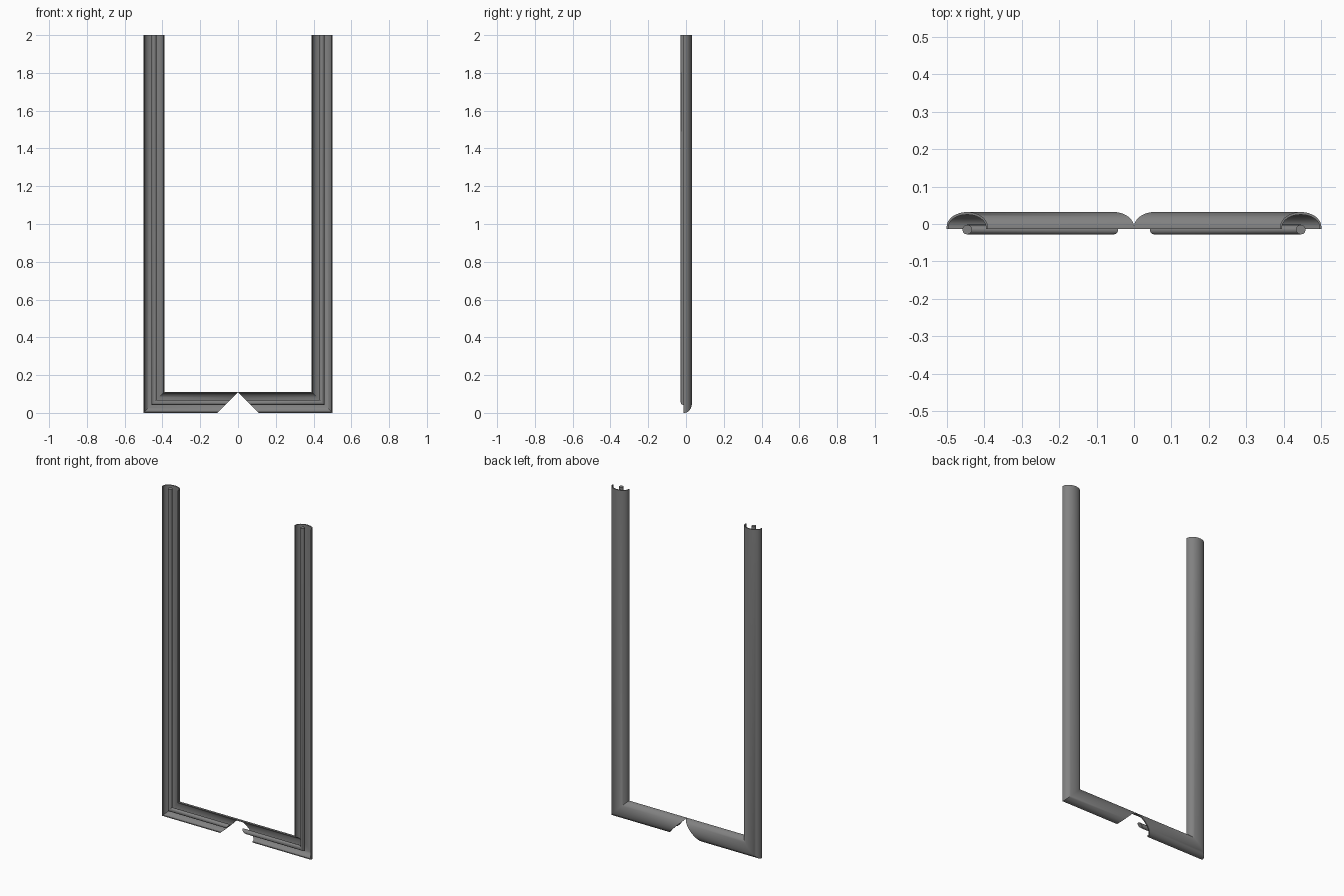
import bpy, bmesh, math
from mathutils import Vector

if "Cube" in bpy.data.objects:
    bpy.data.objects.remove(bpy.data.objects["Cube"])

CX, CZ = 0.445, 0.055   # centre lines of the upright and the bottom run

grey = bpy.data.materials.new("dark_grey")
grey.diffuse_color = (0.22, 0.22, 0.22, 1)
grey.use_nodes = True
grey.node_tree.nodes["Principled BSDF"].inputs["Base Color"].default_value = grey.diffuse_color


def arch(w, top, base, spring, steps, flip=False):
    """Arch outline as (across, depth) pairs, open toward the front."""
    pts = [(w, base)]
    for i in range(steps + 1):
        a = math.pi * i / steps
        pts.append((w * math.cos(a), spring + (top - spring) * math.sin(a)))
    pts.append((-w, base))
    return pts[::-1] if flip else pts


def l_sweep(name, profile):
    """Sweep a closed profile down the upright, round a mitre, to a mitred end."""
    bm = bmesh.new()
    rings = []
    for side in (1, -1):
        for station in range(3):
            ring = []
            for u, d in profile:
                x, z = side * (CX + u), CZ - u
                if station == 0:
                    z = 2.0
                elif station == 2:
                    x = side * (0.055 + u)
                ring.append(bm.verts.new(Vector((x, d, z))))
            rings.append(ring)
    n = len(profile)
    for s in (0, 3):
        for k in (s, s + 1):
            a, b = rings[k], rings[k + 1]
            for i in range(n):
                j = (i + 1) % n
                bm.faces.new((a[i], a[j], b[j], b[i]))
        bm.faces.new(rings[s])
        bm.faces.new(rings[s + 2])
    bmesh.ops.recalc_face_normals(bm, faces=bm.faces)
    mesh = bpy.data.meshes.new(name)
    bm.to_mesh(mesh)
    bm.free()
    mesh.materials.append(grey)
    ob = bpy.data.objects.new(name, mesh)
    bpy.context.collection.objects.link(ob)
    bpy.ops.object.select_all(action='DESELECT')
    ob.select_set(True)
    bpy.context.view_layer.objects.active = ob
    bpy.ops.object.shade_smooth_by_angle(angle=math.radians(35))


# Half-round trough shell, open at the front
outer = arch(0.055, 0.032, -0.014, -0.008, 16)
inner = arch(0.050, 0.025, -0.014, -0.008, 16, flip=True)
l_sweep("trough_frame", outer + inner)

# Thin round tube running along the mouth of the trough
tube = [(0.013 * math.cos(math.tau * i / 12), -0.015 + 0.013 * math.sin(math.tau * i / 12))
        for i in range(12)]
l_sweep("inner_tube", tube)
